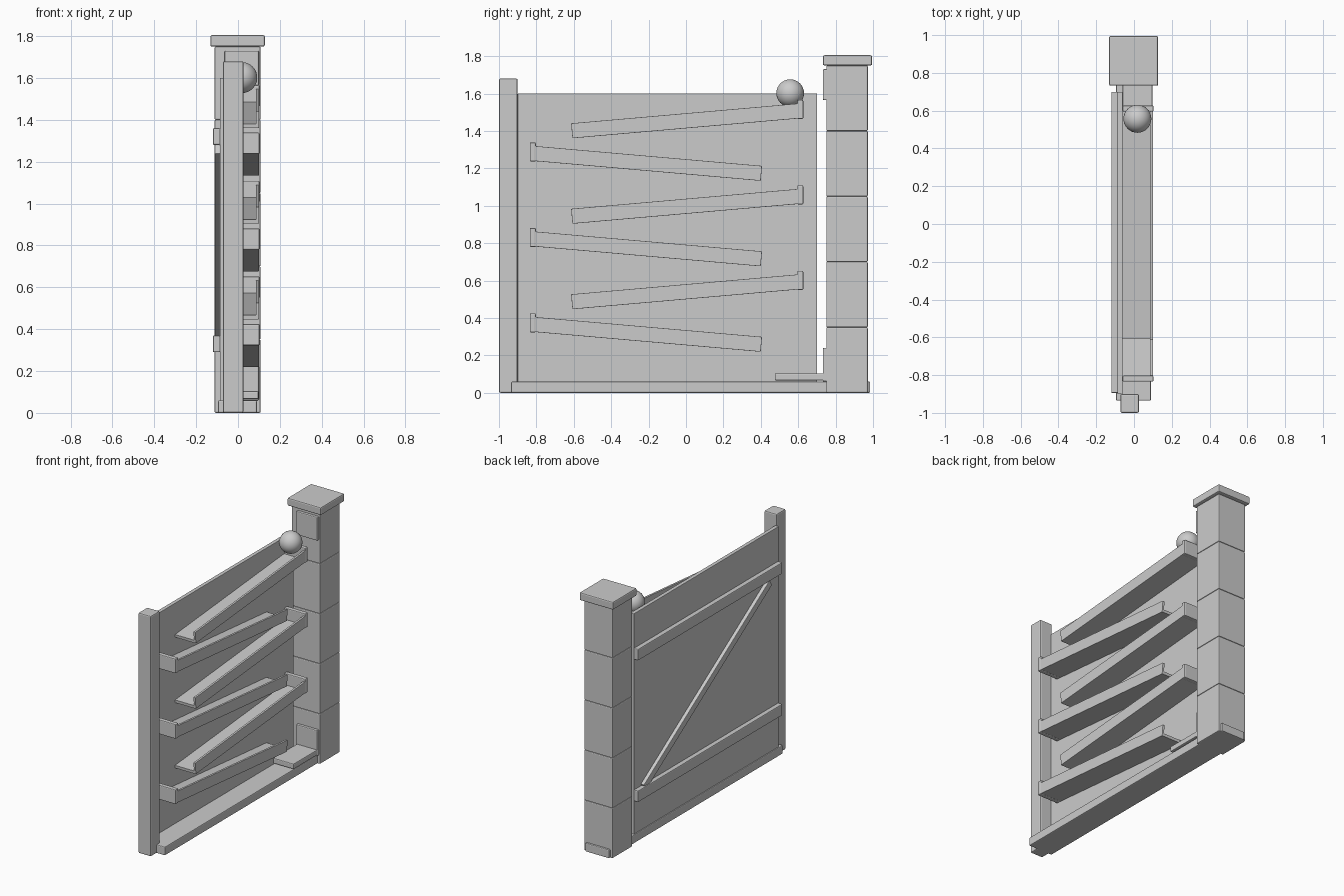
import bpy
import math
from mathutils import Matrix, Vector

cube = bpy.data.objects.get("Cube")
if cube:
    bpy.data.objects.remove(cube, do_unlink=True)

grey = bpy.data.materials.new("plain grey")
grey.use_nodes = True
COLOUR = (0.6, 0.6, 0.6, 1)
grey.diffuse_color = COLOUR
grey.node_tree.nodes["Principled BSDF"].inputs["Base Color"].default_value = COLOUR


def box(name, xs, ys, zs, bevel=0.006, tilt=0):
    """Bevelled box between the given limits, tilted about its centre on x."""
    centre = Vector([(a + b) / 2 for a, b in (xs, ys, zs)])
    size = [b - a for a, b in (xs, ys, zs)]
    bpy.ops.mesh.primitive_cube_add(size=1)
    obj = bpy.context.object
    obj.name = name
    obj.data.transform(Matrix.Diagonal((*size, 1)))
    obj.location = centre
    obj.rotation_euler.x = tilt
    obj.data.materials.append(grey)
    if bevel:
        mod = obj.modifiers.new("soft edges", "BEVEL")
        mod.width = bevel
        mod.segments = 2
    return obj


def ramp(name, y, z, side):
    """Sloping floor with an outer lip and a stop at its high end."""
    tilt = side * math.radians(5)
    half, height, floor = 0.61, 0.08, 0.02
    drop = (height - floor) / 2
    fy, fz = y + drop * math.sin(tilt), z - drop * math.cos(tilt)
    box(name + "_floor", (-0.06, 0.095), (fy - half, fy + half),
        (fz - floor / 2, fz + floor / 2), 0, tilt)
    box(name + "_lip", (0.085, 0.1), (y - half, y + half),
        (z - height / 2, z + height / 2), 0.002, tilt)
    stop = y + side * 0.614
    box(name + "_stop", (-0.06, 0.103), (stop - 0.016, stop + 0.016),
        (z + 0.01, z + 0.112))


# Frame and back panel
box("base_rail", (-0.095, 0.09), (-0.935, 0.985), (0, 0.06))
box("front_post", (-0.072, 0.026), (-1, -0.9), (0, 1.68), 0.008)
box("back_panel", (-0.087, -0.06), (-0.9, 0.7), (0.05, 1.6), 0.003)

# Pillar of stacked blocks with its cap
for i in range(5):
    box(f"pillar_block_{i + 1}", (-0.112, 0.108), (0.75, 0.972),
        (i * 0.35, (i + 1) * 0.35))
box("pillar_cap", (-0.132, 0.128), (0.732, 0.995), (1.75, 1.805), 0.008)

# Entry and exit plates with the landing shelf
for name, low, high in (("upper_plate", 1.565, 1.73), ("lower_plate", 0.06, 0.24)):
    box(name, (-0.064, 0.1), (0.732, 0.76), (low, high))
box("landing_shelf", (-0.06, 0.098), (0.475, 0.755), (0.066, 0.104))

# Zigzag ramps
for i in range(3):
    fall = i * 0.457
    ramp(f"back_ramp_{i + 1}", -0.003, 1.454 - fall, 1)
    ramp(f"front_ramp_{i + 1}", -0.205, 1.2265 - fall, -1)

# Battens and diagonal brace behind the panel
for name, low in (("lower_batten", 0.29), ("upper_batten", 1.28)):
    box(name, (-0.12, -0.085), (-0.895, 0.7), (low, low + 0.08))
start, end = Vector((0, -0.78, 1.26)), Vector((0, 0.61, 0.36))
span = end - start
mid = (start + end) / 2
box("diagonal_brace", (-0.112, -0.085),
    (mid.y - span.length / 2, mid.y + span.length / 2),
    (mid.z - 0.025, mid.z + 0.025), 0.004, math.atan2(span.z, span.y))

# Ball at the start of the top ramp
bpy.ops.mesh.primitive_uv_sphere_add(segments=32, ring_count=16, radius=0.074,
                                     location=(0.018, 0.557, 1.602))
ball = bpy.context.object
ball.name = "ball"
ball.data.materials.append(grey)
bpy.ops.object.shade_smooth()
